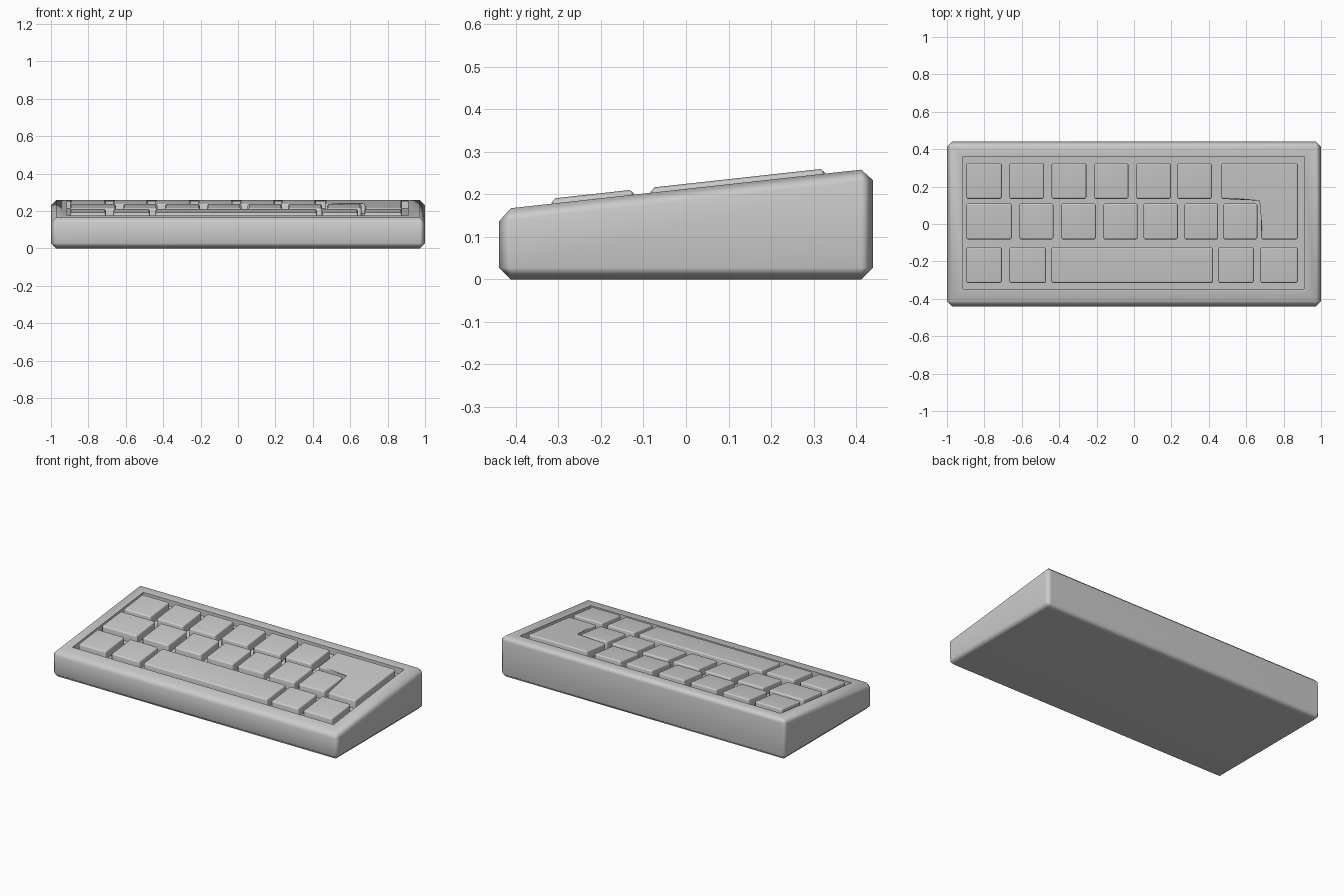
import bpy, bmesh, math

cube = bpy.data.objects.get("Cube")
if cube:
    bpy.data.objects.remove(cube, do_unlink=True)

SLOPE = 0.11        # rise of the top face towards the back
TOP = 0.213         # height of the top face at the centre
DEPTH = 0.04        # depth of the key tray

grey = bpy.data.materials.new("plain_grey")
grey.use_nodes = True
grey.diffuse_color = (0.6, 0.6, 0.6, 1)
grey.node_tree.nodes["Principled BSDF"].inputs["Base Color"].default_value = grey.diffuse_color


def rect(x0, x1, y0, y1):
    return [(x0, y0), (x1, y0), (x1, y1), (x0, y1)]


def on_slope(points, height):
    return [(x, y, TOP + SLOPE * y + height) for x, y in points]


def ring(bm, lower, upper):
    """Join two matching loops with quads."""
    n = len(lower)
    for i in range(n):
        j = (i + 1) % n
        bm.faces.new((lower[i], lower[j], upper[j], upper[i]))


def finish(bm, name, angle):
    bmesh.ops.recalc_face_normals(bm, faces=bm.faces)
    mesh = bpy.data.meshes.new(name)
    bm.to_mesh(mesh)
    bm.free()
    mesh.materials.append(grey)
    ob = bpy.data.objects.new(name, mesh)
    bpy.context.collection.objects.link(ob)
    bpy.ops.object.select_all(action='DESELECT')
    ob.select_set(True)
    bpy.context.view_layer.objects.active = ob
    bpy.ops.object.shade_smooth_by_angle(angle=math.radians(angle))
    weighted = ob.modifiers.new("weighted_normals", 'WEIGHTED_NORMAL')
    weighted.keep_sharp = True
    return ob


# Wedge case with a sunken tray and chamfered outer edges
def build_case():
    bm = bmesh.new()
    outer = rect(-1, 1, -0.44, 0.44)
    tray = rect(-0.915, 0.91, -0.347, 0.36)
    loops = [[bm.verts.new(p) for p in pts] for pts in (
        [(x, y, 0) for x, y in outer], on_slope(outer, 0),
        on_slope(tray, 0), on_slope(tray, -DEPTH))]
    for lower, upper in zip(loops, loops[1:]):
        ring(bm, lower, upper)
    bm.faces.new(loops[0])
    bm.faces.new(loops[-1])
    shell = set(loops[0] + loops[1])
    edges = [e for e in bm.edges if set(e.verts) <= shell]
    bmesh.ops.bevel(bm, geom=edges, offset=0.028, segments=1,
                    profile=0.5, affect='EDGES')
    finish(bm, "case", 60)


# Key cap: an outline raised from the tray, chamfered on top and at the corners
def build_key(name, outline):
    bm = bmesh.new()
    low = [bm.verts.new(p) for p in on_slope(outline, -DEPTH)]
    high = [bm.verts.new(p) for p in on_slope(outline, 0.012)]
    ring(bm, low, high)
    bm.faces.new(low)
    bm.faces.new(high)
    edges = [e for e in bm.edges if not set(e.verts) <= set(low)]
    bmesh.ops.bevel(bm, geom=edges, offset=0.009, segments=1,
                    profile=0.5, affect='EDGES')
    finish(bm, name, 60)


build_case()

# Rows of keys: front and back edge, then the left and right edge of each key
rows = {
    "front": (-0.316, -0.123, [(-0.898, -0.706), (-0.668, -0.47), (-0.444, 0.423),
                               (0.45, 0.642), (0.674, 0.877)]),
    "middle": (-0.083, 0.11, [(-0.898, -0.652), (-0.615, -0.43), (-0.39, -0.203),
                              (-0.166, 0.02), (0.05, 0.235), (0.267, 0.45),
                              (0.476, 0.66)]),
    "back": (0.134, 0.326, [(-0.898, -0.706), (-0.668, -0.48), (-0.44, -0.255),
                            (-0.214, -0.03), (0.01, 0.198), (0.23, 0.417)]),
}
for row, (y0, y1, spans) in rows.items():
    for i, (x0, x1) in enumerate(spans):
        wide = x1 - x0 > 0.5
        build_key("space_bar" if wide else f"{row}_key_{i + 1}", rect(x0, x1, y0, y1))

# L-shaped key spanning the back and middle rows
build_key("corner_key", [(0.68, -0.083), (0.877, -0.083), (0.877, 0.326),
                         (0.465, 0.326), (0.465, 0.134), (0.68, 0.134)])
